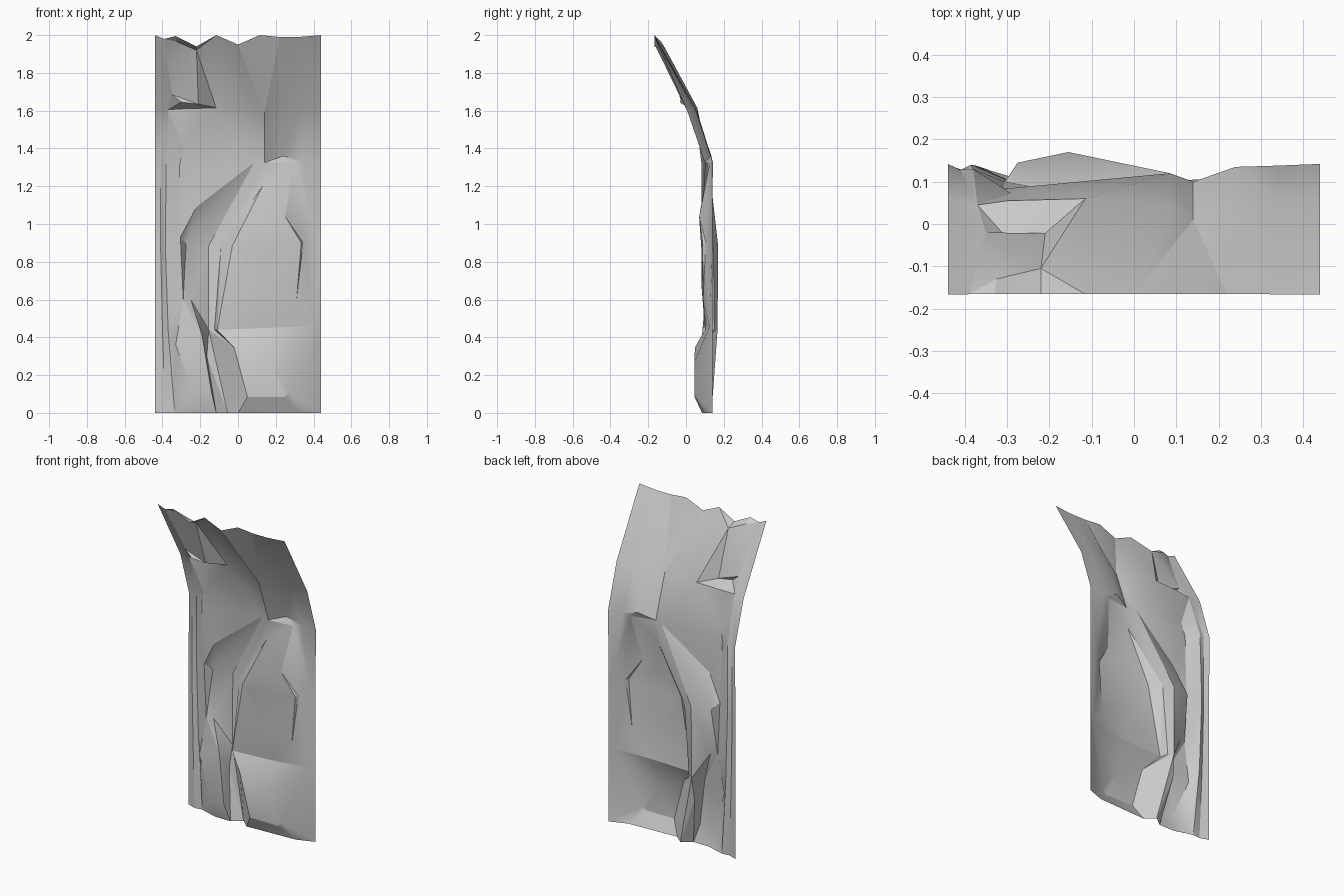
import bpy, math
from mathutils import Vector
from mathutils.geometry import delaunay_2d_cdt

pts, depth, edges = [], [], []

def point(x, z, y):
    """Index of a point on the panel, reusing one that already exists."""
    for i, p in enumerate(pts):
        if abs(p.x - x) < 1e-4 and abs(p.y - z) < 1e-4:
            return i
    pts.append(Vector((x, z)))
    depth.append(y)
    return len(pts) - 1

def crease(*line, closed=False):
    """Polyline of (x, z, y) forced into the facet edges."""
    ids = [point(*p) for p in line]
    edges.extend(zip(ids, ids[1:]))
    if closed:
        edges.append((ids[-1], ids[0]))

# Outline: wavy foot, straight sides leaning forward at the top, jagged crest
side = [(0, .14), (.44, .14), (.89, .14), (1.33, .142), (1.6, .058), (2, -.167)]
foot = [(-.385, .12), (-.335, .125), (-.22, .09), (-.115, .09), (-.055, .135),
        (0, .085), (.33, .1)]
crest = [(.32, 1.99), (.22, 1.99), (.115, 2), (0, 1.95), (-.115, 2),
         (-.22, 1.94), (-.33, 1.995), (-.39, 1.98)]
crease(*[(x, 0, y) for x, y in foot],
       *[(.44, z, y) for z, y in side],
       *[(x, z, -.166) for x, z in crest],
       *[(-.44, z, y) for z, y in reversed(side)], closed=True)

# Narrow upright ribs along the left side
crease((-.385, 0, .12), (-.40, .44, .125), (-.41, .89, .128), (-.41, 1.33, .128),
       (-.385, 1.52, .07))
crease((-.335, 0, .125), (-.37, .44, .137), (-.385, .89, .14), (-.38, 1.33, .13),
       (-.37, 1.605, .045))

# Deep groove winding down the middle
crease((-.115, 2, -.166), (.085, 1.6, .04), (.085, 1.325, .12), (-.155, .885, .17),
       (-.155, .44, .167), (-.055, 0, .135))
crease((0, 1.95, -.166), (.14, 1.59, .01), (.14, 1.325, .1), (-.09, .885, .145),
       (-.125, .44, .15))

# Overhanging ledge at the upper left
crease((-.37, 1.605, .045), (-.30, 1.61, .055), (-.115, 1.615, .06),
       (-.21, 1.635, -.022), (-.30, 1.645, -.033), (-.35, 1.685, -.02),
       (-.37, 1.605, .045))
crease((-.115, 1.615, .06), (-.22, 1.92, -.105), (-.325, 1.965, -.13))
crease((-.115, 1.615, .06), (.085, 1.325, .12))

# Upper left bulge and the undercut below it
crease((-.30, 1.61, .055), (-.29, 1.40, .072), (-.31, 1.31, .083), (-.22, 1.09, .083),
       (.085, 1.325, .12))
crease((-.22, 1.09, .083), (-.275, .89, .145), (.085, 1.325, .12))
crease((-.31, 1.31, .083), (-.305, .93, .1), (-.29, .6, .1), (-.33, .36, .09),
       (-.235, .11, .06), (-.22, 0, .09))
crease((-.275, .89, .145), (-.25, .6, .115), (-.19, .41, .085), (-.14, .11, .06),
       (-.115, 0, .09))
crease((-.235, .11, .06), (-.14, .11, .06))
crease((-.165, .3, .15), (-.115, 0, .09))

# Large right boulder: rim, then the flat face inside it
crease((.295, 1.32, .125), (.13, 1.2, .098), (-.03, .885, .09), (-.11, .44, .1),
       (-.02, .345, .047), (.05, .085, .045), (0, 0, .085))
crease((.295, 1.32, .125), (.345, .9, .105), (.405, .46, .125), (.27, .11, .045),
       (.33, 0, .1))
crease((.12, 1.03, .07), (.25, 1.04, .07), (.335, .9, .088), (.31, .6, .09),
       (.16, .45, .105), (.1, .66, .083), (.015, .86, .082), closed=True)
crease((.39, 1.02, .135), (.405, .46, .125))

# Projecting lower block of the boulder
crease((-.02, .345, .047), (.16, .27, .045), (.27, .11, .045), (.25, .085, .045),
       (.05, .085, .045))

# Soft flutes in the upper right
crease((.22, 1.99, -.166), (.22, 1.6, .045), (.24, 1.36, .135))
crease((.32, 1.99, -.166), (.34, 1.6, .05), (.34, 1.33, .138))

# Facet the panel
co, _, faces, orig, _, _ = delaunay_2d_cdt(pts, edges, [], 1, 1e-5)
verts = []
for p, src in zip(co, orig):
    if src:
        y = depth[src[0]]
    else:
        w = [(1 / ((p - q).length ** 3 + 1e-6), d) for q, d in zip(pts, depth)]
        y = sum(a * d for a, d in w) / sum(a for a, d in w)
    verts.append((p.x, y, p.y))

mesh = bpy.data.meshes.new("rock_panel")
mesh.from_pydata(verts, [], [list(f) for f in faces])
mesh.update()
panel = bpy.data.objects.new("rock_panel", mesh)
bpy.context.collection.objects.link(panel)
bpy.context.view_layer.objects.active = panel
panel.select_set(True)
bpy.ops.object.shade_smooth_by_angle(angle=math.radians(25))
